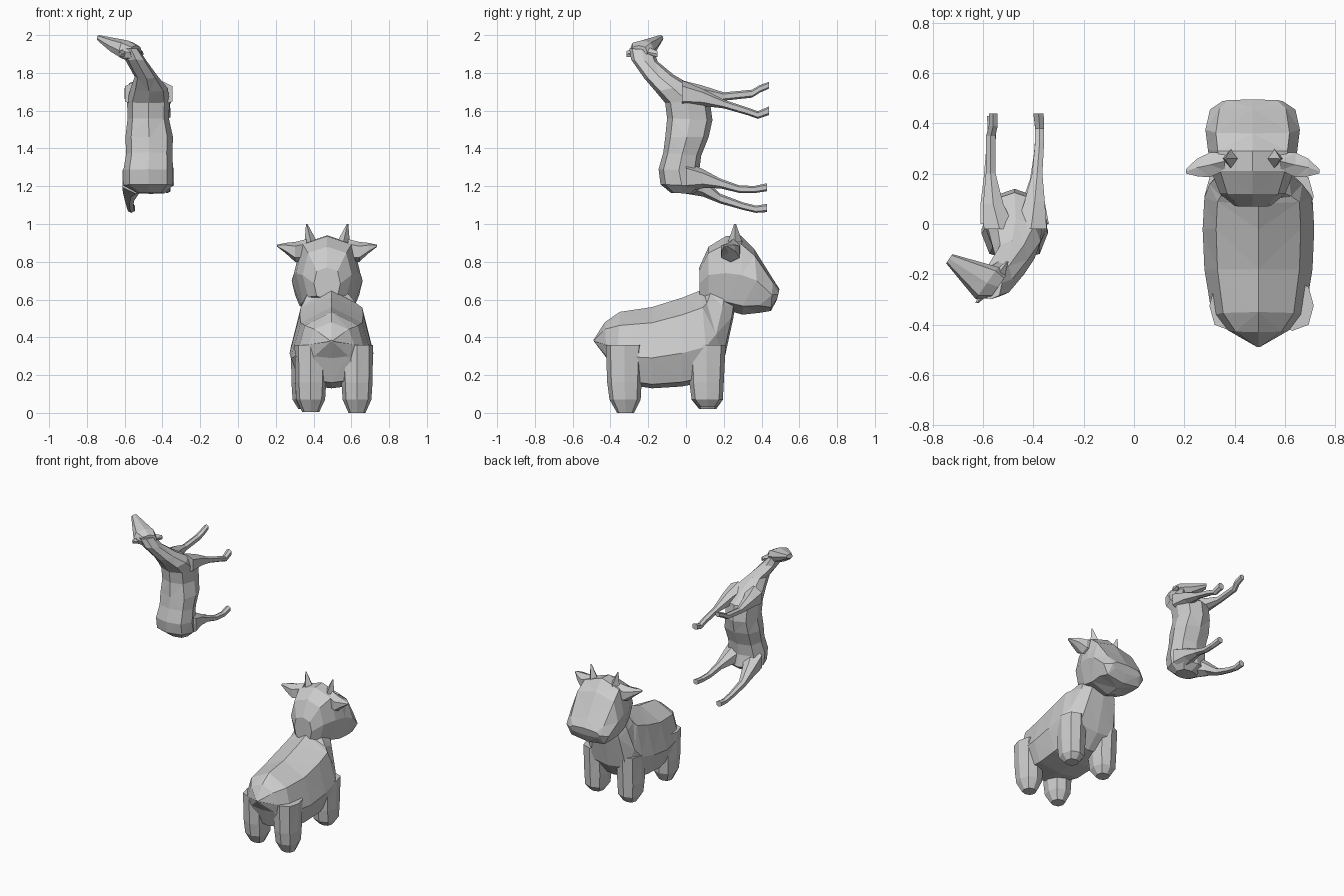
import bpy, bmesh, math
from mathutils import Vector


def loft(name, rings, n=8, side=(1, 0, 0), square=0.8, drop=0.0):
    """Skin rings given as (x, top_y, top_z, bottom_y, bottom_z, half_width)."""
    bm = bmesh.new()
    side = Vector(side).normalized()
    power = lambda t: math.copysign(abs(t) ** square, t) if abs(t) > 1e-6 else 0.0
    loops = []
    for x, ty, tz, by, bz, w in rings:
        top, bottom = Vector((x, ty, tz)), Vector((x, by, bz))
        centre, up = (top + bottom) / 2, (top - bottom) / 2
        loop = []
        for i in range(n):
            a = 2 * math.pi * i / n
            c, s = power(math.cos(a)), power(math.sin(a))
            loop.append(bm.verts.new(centre + up * (c - drop * s * s) + side * (w * s)))
        loops.append(loop)
    for a, b in zip(loops, loops[1:]):
        for i in range(n):
            j = (i + 1) % n
            bm.faces.new((a[i], a[j], b[j], b[i]))
    bm.faces.new(loops[0])
    bm.faces.new(loops[-1])
    bmesh.ops.recalc_face_normals(bm, faces=bm.faces)
    bmesh.ops.triangulate(bm, faces=bm.faces)
    mesh = bpy.data.meshes.new(name)
    bm.to_mesh(mesh)
    bm.free()
    obj = bpy.data.objects.new(name, mesh)
    bpy.context.collection.objects.link(obj)
    return obj


# ---- Calf: body, rump to neck ----
B = 0.495
loft("calf_body", [
    (B, -0.49, 0.385, -0.485, 0.375, 0.01),
    (B, -0.43, 0.48, -0.42, 0.29, 0.12),
    (B, -0.35, 0.535, -0.37, 0.16, 0.185),
    (B, -0.18, 0.56, -0.18, 0.13, 0.215),
    (B, -0.02, 0.61, -0.02, 0.14, 0.222),
    (B, 0.08, 0.65, 0.12, 0.17, 0.215),
    (B - 0.01, 0.09, 0.655, 0.20, 0.27, 0.185),
    (B - 0.02, 0.10, 0.665, 0.25, 0.50, 0.14),
    (B - 0.02, 0.11, 0.69, 0.26, 0.57, 0.12),
], drop=0.25)

# ---- Calf: legs (rings run downwards) ----
for name, x, y, foot in (("front_left", 0.365, 0.11, 0.02), ("front_right", 0.63, 0.11, 0.03),
                         ("rear_left", 0.385, -0.325, 0.005), ("rear_right", 0.63, -0.325, 0.0)):
    loft("calf_leg_" + name, [
        (x, y + 0.10, 0.36, y - 0.10, 0.36, 0.085),
        (x, y + 0.09, 0.16, y - 0.092, 0.16, 0.082),
        (x, y + 0.085, 0.07, y - 0.08, 0.07, 0.076),
        (x, y + 0.05, foot, y - 0.04, foot, 0.045)])

# ---- Calf: head, ears and horns ----
H = 0.472
loft("calf_head", [
    (H, 0.07, 0.77, 0.072, 0.60, 0.07),
    (H, 0.12, 0.88, 0.12, 0.58, 0.13),
    (H, 0.21, 0.935, 0.21, 0.545, 0.165),
    (H, 0.29, 0.94, 0.30, 0.52, 0.178),
    (H, 0.36, 0.87, 0.39, 0.53, 0.188),
    (H, 0.46, 0.71, 0.45, 0.54, 0.17),
    (H, 0.495, 0.655, 0.482, 0.60, 0.12)], square=0.72)
for label, s in (("left", -1), ("right", 1)):
    loft("calf_ear_" + label, [
        (H + 0.11 * s, 0.25, 0.92, 0.25, 0.80, 0.04),
        (H + 0.17 * s, 0.235, 0.905, 0.235, 0.80, 0.055),
        (H + 0.22 * s, 0.225, 0.90, 0.225, 0.845, 0.04),
        (H + 0.265 * s, 0.21, 0.89, 0.21, 0.88, 0.01)], n=6, side=(0, 1, 0))
    loft("calf_horn_" + label, [
        (H + 0.085 * s, 0.30, 0.90, 0.22, 0.90, 0.035),
        (H + 0.108 * s, 0.265, 1.0, 0.255, 1.0, 0.004)], n=4)

# ---- Rearing hoofed animal: upright trunk and neck ----
loft("deer_body", [
    (-0.46, -0.08, 1.165, 0.04, 1.16, 0.07),
    (-0.475, -0.135, 1.21, 0.09, 1.20, 0.132),
    (-0.475, -0.145, 1.29, 0.07, 1.28, 0.132),
    (-0.47, -0.12, 1.38, 0.08, 1.36, 0.122),
    (-0.47, -0.11, 1.46, 0.12, 1.46, 0.126),
    (-0.475, -0.10, 1.56, 0.14, 1.55, 0.11),
    (-0.475, -0.11, 1.64, 0.125, 1.66, 0.112),
    (-0.47, -0.16, 1.70, 0.02, 1.74, 0.098),
    (-0.485, -0.22, 1.77, -0.065, 1.79, 0.062),
    (-0.54, -0.29, 1.87, -0.15, 1.86, 0.055),
    (-0.57, -0.30, 1.93, -0.17, 1.92, 0.045)])

# ---- Turned head with a tapering muzzle, and ears ----
loft("deer_head", [
    (-0.54, -0.25, 1.945, -0.25, 1.87, 0.055),
    (-0.585, -0.235, 1.972, -0.235, 1.865, 0.078),
    (-0.655, -0.19, 1.985, -0.19, 1.905, 0.052),
    (-0.735, -0.138, 2.0, -0.138, 1.968, 0.022)], side=(0.57, 0.82, 0))
for label, (x, y) in (("left", (-0.625, -0.315)), ("right", (-0.505, -0.15))):
    loft("deer_ear_" + label, [
        (-0.56, -0.23, 1.95, -0.23, 1.88, 0.04),
        (x, y, 1.915, y, 1.885, 0.006)], n=4)

# ---- Four thin legs reaching towards +y: path points are x, y, z, radius ----
legs = {
    "front_left": [(-0.535, -0.02, 1.69, 0.07), (-0.56, 0.08, 1.69, 0.045), (-0.57, 0.20, 1.675, 0.022),
                   (-0.57, 0.35, 1.69, 0.021), (-0.56, 0.39, 1.715, 0.02), (-0.56, 0.44, 1.735, 0.018)],
    "front_right": [(-0.41, -0.02, 1.69, 0.07), (-0.395, 0.09, 1.67, 0.045), (-0.385, 0.20, 1.635, 0.023),
                    (-0.375, 0.33, 1.595, 0.02), (-0.375, 0.38, 1.577, 0.02), (-0.38, 0.44, 1.60, 0.023)],
    "rear_left": [(-0.54, 0.0, 1.24, 0.08), (-0.565, 0.09, 1.195, 0.05), (-0.575, 0.18, 1.135, 0.026),
                  (-0.57, 0.30, 1.095, 0.02), (-0.565, 0.37, 1.078, 0.019), (-0.565, 0.43, 1.085, 0.022)],
    "rear_right": [(-0.41, 0.0, 1.25, 0.08), (-0.40, 0.09, 1.24, 0.05), (-0.39, 0.18, 1.215, 0.026),
                   (-0.38, 0.28, 1.185, 0.02), (-0.375, 0.36, 1.182, 0.019), (-0.38, 0.43, 1.195, 0.021)],
}
for name, path in legs.items():
    loft("deer_leg_" + name, [(x, y, z + r, y, z - r, r) for x, y, z, r in path], n=6)
